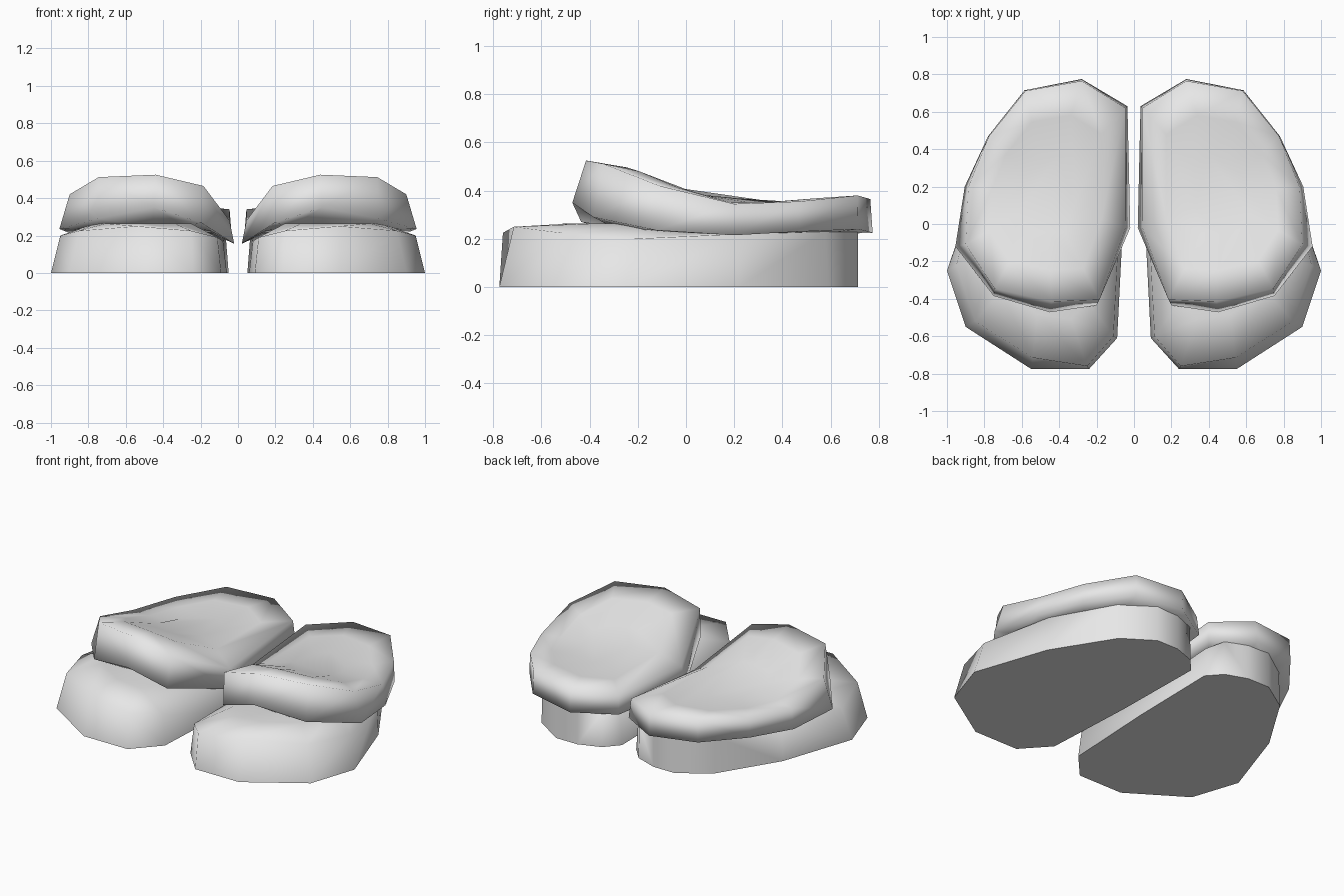
import bpy, bmesh, math

if "Cube" in bpy.data.objects:
    bpy.data.objects.remove(bpy.data.objects["Cube"])

grey = bpy.data.materials.new("light grey")
grey.use_nodes = True
grey.diffuse_color = (0.8, 0.8, 0.8, 1)
grey.node_tree.nodes["Principled BSDF"].inputs["Base Color"].default_value = (0.8, 0.8, 0.8, 1)


def interp(table, t):
    """Piecewise linear height along y."""
    if t <= table[0][0]:
        return table[0][1]
    for (a, u), (b, v) in zip(table, table[1:]):
        if t <= b:
            return u + (v - u) * (t - a) / (b - a)
    return table[-1][1]


def inset(ring, centre, scale, height, blend):
    """Shrink a ring towards a centre, easing its heights to a profile."""
    out = []
    for x, y, z in ring:
        nx = centre[0] + (x - centre[0]) * scale
        ny = centre[1] + (y - centre[1]) * scale
        out.append((nx, ny, z + (interp(height, ny) - z) * blend))
    return out


def loft(name, rings, side, angle):
    """Join rings from bottom to top, cap both ends; side mirrors in x."""
    bm = bmesh.new()
    loops = [[bm.verts.new((x * side, y, z)) for x, y, z in r] for r in rings]
    n = len(loops[0])
    for low, high in zip(loops, loops[1:]):
        for i in range(n):
            j = (i + 1) % n
            bm.faces.new((low[i], low[j], high[j], high[i]))
    bm.faces.new(loops[0][::-1])
    bm.faces.new(loops[-1])
    bmesh.ops.recalc_face_normals(bm, faces=bm.faces)
    mesh = bpy.data.meshes.new(name)
    bm.to_mesh(mesh)
    bm.free()
    mesh.materials.append(grey)
    obj = bpy.data.objects.new(name, mesh)
    bpy.context.collection.objects.link(obj)
    bpy.ops.object.select_all(action="DESELECT")
    obj.select_set(True)
    bpy.context.view_layer.objects.active = obj
    bpy.ops.object.shade_smooth_by_angle(angle=math.radians(angle))


# Lower block: floor outline, tapered shoulder, gently crowned top
base_floor = [(.24, -.775, 0), (.55, -.775, 0), (.90, -.55, 0), (1.0, -.25, 0), (.84, .22, 0),
              (.61, .59, 0), (.42, .715, 0), (.27, .715, 0), (.13, .665, 0), (.05, .575, 0),
              (.06, -.02, 0), (.09, -.61, 0)]
base_rim = [(.25, -.76, .225), (.54, -.715, .25), (.85, -.52, .225), (.95, -.22, .20), (.83, .22, .22),
            (.61, .58, .23), (.42, .713, .23), (.27, .713, .23), (.13, .66, .22), (.065, .575, .19),
            (.08, -.02, .17), (.11, -.60, .19)]
crown = [(-.7, .262), (-.2, .265), (0, .23), (.7, .21)]
base_top = inset(base_rim, (.48, -.1), .62, crown, 1)

# Upper slab: arched underside, side wall, dished top rising to the front
slab_under = [(.20, -.435, .27), (.45, -.472, .35), (.75, -.385, .29), (.955, -.12, .235), (.905, .20, .215),
              (.78, .47, .23), (.585, .715, .24), (.28, .775, .225), (.035, .63, .22), (.02, -.02, .155)]
slab_rim = [(.185, -.405, .465), (.44, -.415, .525), (.745, -.345, .512), (.90, -.11, .42), (.885, .20, .345),
            (.775, .47, .355), (.58, .712, .38), (.28, .765, .365), (.045, .62, .34), (.045, -.02, .28)]
dish = [(-.41, .525), (-.3, .50), (0, .397), (.2, .35), (.45, .355), (.7, .375)]
slab_mid = inset(slab_rim, (.47, .15), .7, dish, .65)
slab_top = inset(slab_rim, (.47, .15), .35, dish, 1)
under_mid = inset(slab_under, (.47, .15), .72, [(-.3, .245), (0, .225), (.7, .22)], 1)

for side, label in ((1, "left"), (-1, "right")):
    loft(label + "_lower_block", [base_floor, base_rim, base_top], side, 85)
    loft(label + "_upper_slab", [under_mid, slab_under, slab_rim, slab_mid, slab_top], side, 180)
